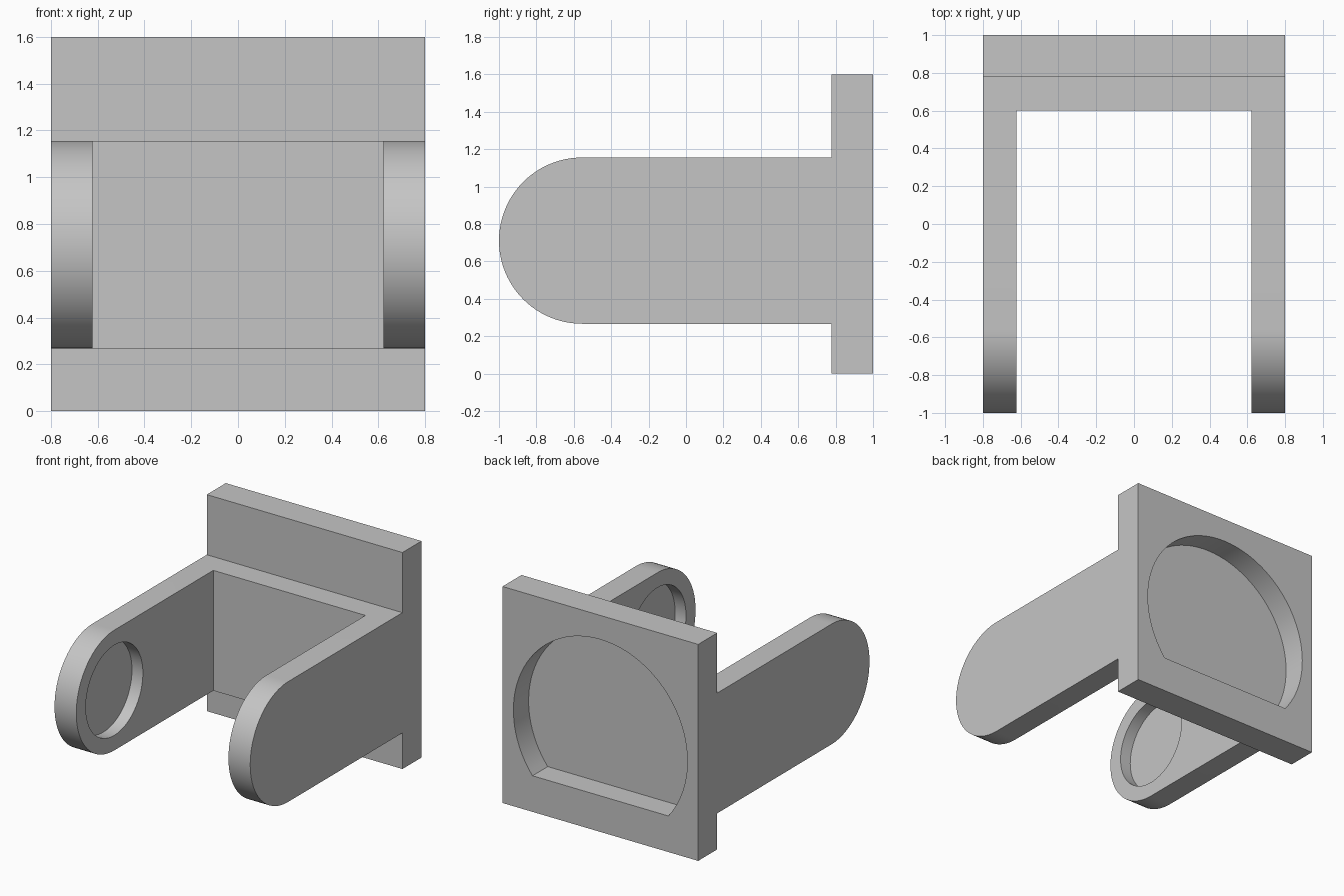
import bpy
import bmesh
from math import cos, sin, pi, asin, radians

if "Cube" in bpy.data.objects:
    bpy.data.objects.remove(bpy.data.objects["Cube"])

U = 2 / 9                       # design unit
HALF = 3.6 * U                  # half width of the plate
MID = 3.2 * U                   # height of the arm axis
ARM_R = 2 * U                   # radius of the arm ends
ARM_T = 0.8 * U                 # arm thickness
TIP_Y = -1 + ARM_R              # centre of the arm ends
PLATE_Y = 1 - U                 # front of the plate

grey = bpy.data.materials.new("light_grey")
grey.use_nodes = True
colour = (0.56, 0.56, 0.56, 1)
grey.diffuse_color = colour
grey.node_tree.nodes["Principled BSDF"].inputs["Base Color"].default_value = colour


def arc(cx, cz, r, start, end, steps):
    return [(cx + r * cos(start + (end - start) * i / steps),
             cz + r * sin(start + (end - start) * i / steps)) for i in range(steps + 1)]


def rect(a0, a1, b0, b1):
    return [(a0, b0), (a1, b0), (a1, b1), (a0, b1)]


def prism(name, profile, axis, low, high):
    """Extrude a profile along x (profile in y, z) or y (profile in x, z)."""
    bm = bmesh.new()
    verts = [bm.verts.new((low, a, b) if axis == "x" else (a, low, b)) for a, b in profile]
    face = bm.faces.new(verts)
    moved = [v for v in bmesh.ops.extrude_face_region(bm, geom=[face])["geom"]
             if isinstance(v, bmesh.types.BMVert)]
    shift = (high - low, 0, 0) if axis == "x" else (0, high - low, 0)
    bmesh.ops.translate(bm, verts=moved, vec=shift)
    bmesh.ops.recalc_face_normals(bm, faces=bm.faces)
    mesh = bpy.data.meshes.new(name)
    bm.to_mesh(mesh)
    bm.free()
    mesh.materials.append(grey)
    obj = bpy.data.objects.new(name, mesh)
    bpy.context.collection.objects.link(obj)
    return obj


# Round-ended body that becomes the two arms and the cross block
side = arc(TIP_Y, MID, ARM_R, pi / 2, 3 * pi / 2, 48)
side += [(0.8, MID - ARM_R), (0.8, MID + ARM_R)]
bracket = prism("bracket", side, "x", -HALF, HALF)

# Square mounting plate
plate = prism("mounting_plate", rect(-HALF, HALF, 0, 2 * HALF), "y", PLATE_Y, 1)

# Gap between the arms
inner = HALF - ARM_T
gap = prism("arm_gap", rect(-1.3, PLATE_Y - ARM_T, 0.1, 1.4), "x", -inner, inner)

# Round pockets, half the arm thickness deep, in both inner faces
reach = HALF - ARM_T / 2
pockets = prism("arm_pockets", arc(TIP_Y, MID, 1.5 * U, 0, 2 * pi, 64)[:-1], "x", -reach, reach)

# Round recess with a flat bottom in the back of the plate
recess_r = 3.2 * U
drop = asin(ARM_R / recess_r)
recess = prism("back_recess", arc(0, MID, recess_r, -drop, pi + drop, 72), "y", 1 - ARM_T, 1.2)

# Combine into one solid
bpy.ops.object.select_all(action="DESELECT")
bpy.context.view_layer.objects.active = bracket
bracket.select_set(True)
for tool, operation in ((plate, "UNION"), (gap, "DIFFERENCE"),
                        (pockets, "DIFFERENCE"), (recess, "DIFFERENCE")):
    tool.hide_render = True
    mod = bracket.modifiers.new(tool.name, "BOOLEAN")
    mod.operation = operation
    mod.solver = "EXACT"
    mod.object = tool
    bpy.ops.object.modifier_apply(modifier=mod.name)
    bpy.data.objects.remove(tool)

bpy.ops.object.shade_smooth_by_angle(angle=radians(30))
